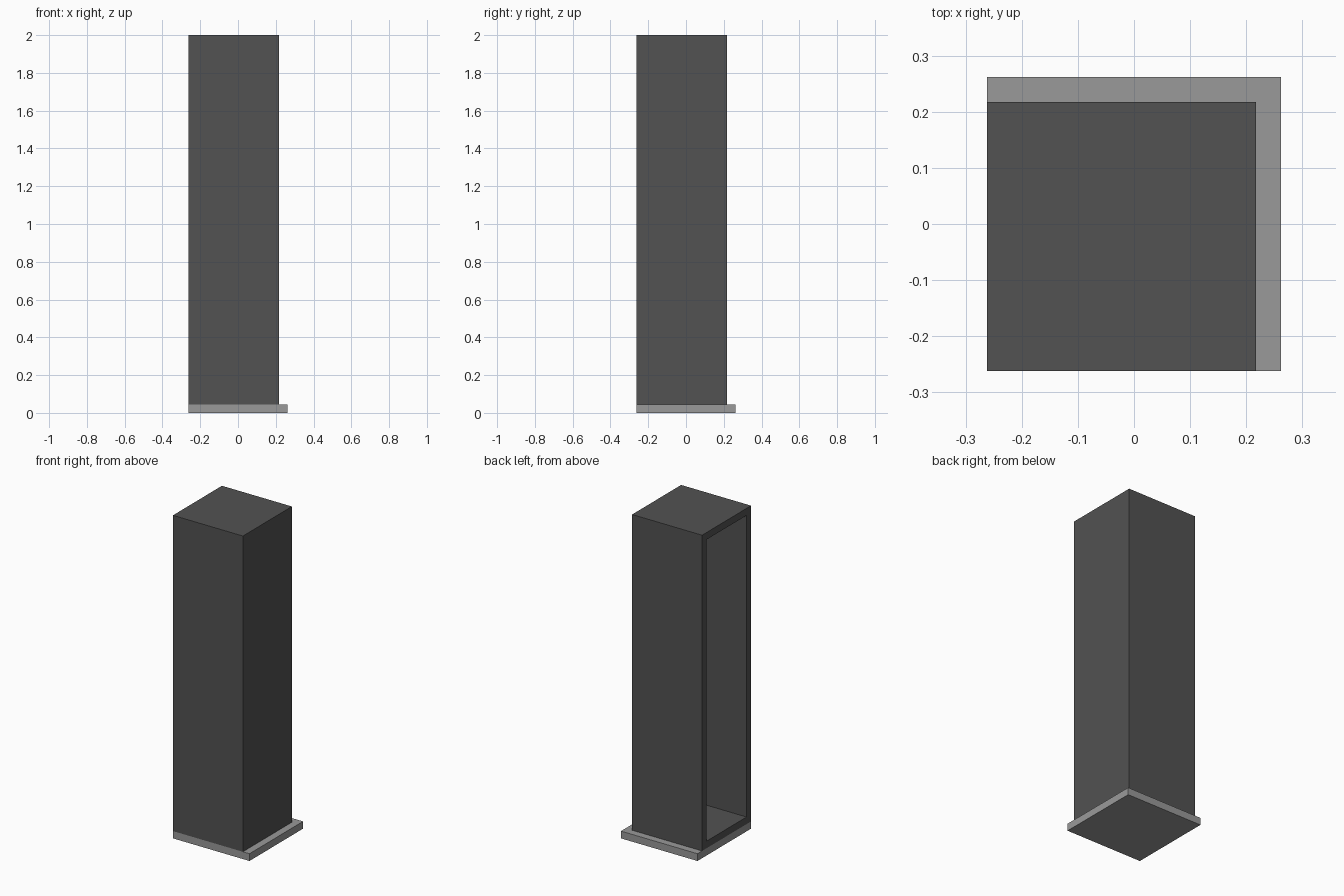
import bpy
import bmesh
from mathutils import Vector

cube = bpy.data.objects.get("Cube")
if cube:
    bpy.data.objects.remove(cube, do_unlink=True)

HALF = 0.262      # half width of the base slab
SLAB = 0.045      # slab thickness
WALL = 0.044      # cabinet wall thickness
SIDE = 0.479      # cabinet width and depth
HEIGHT = 2.0


def material(name, value):
    mat = bpy.data.materials.new(name)
    mat.use_nodes = True
    colour = (value, value, value, 1)
    mat.diffuse_color = colour
    bsdf = mat.node_tree.nodes["Principled BSDF"]
    bsdf.inputs["Base Color"].default_value = colour
    bsdf.inputs["Roughness"].default_value = 0.7
    return mat


def box(bm, low, high):
    low, high = Vector(low), Vector(high)
    bmesh.ops.create_cube(bm, size=1)
    bmesh.ops.scale(bm, vec=high - low, verts=bm.verts)
    bmesh.ops.translate(bm, vec=(low + high) / 2, verts=bm.verts)


def finish(bm, name, mat):
    bmesh.ops.recalc_face_normals(bm, faces=bm.faces)
    mesh = bpy.data.meshes.new(name)
    bm.to_mesh(mesh)
    bm.free()
    mesh.materials.append(mat)
    obj = bpy.data.objects.new(name, mesh)
    bpy.context.collection.objects.link(obj)
    return obj


dark_grey = material("dark grey", 0.085)
light_grey = material("light grey", 0.32)

# Base slab
bm = bmesh.new()
box(bm, (-HALF, -HALF, 0), (HALF, HALF, SLAB))
finish(bm, "base_slab", light_grey)

# Tall cabinet set into one corner of the slab
bm = bmesh.new()
box(bm, (-HALF, -HALF, SLAB), (SIDE - HALF, SIDE - HALF, HEIGHT))

# Hollow it out through the -x side
bm.normal_update()
opening = min(bm.faces, key=lambda f: f.normal.x)
bmesh.ops.inset_region(bm, faces=[opening], thickness=WALL, use_even_offset=True)
result = bmesh.ops.extrude_face_region(bm, geom=[opening])
inner = [v for v in result["geom"] if isinstance(v, bmesh.types.BMVert)]
bmesh.ops.translate(bm, vec=(SIDE - WALL, 0, 0), verts=inner)
if opening.is_valid:
    bmesh.ops.delete(bm, geom=[opening], context="FACES_ONLY")
finish(bm, "open_cabinet", dark_grey)
